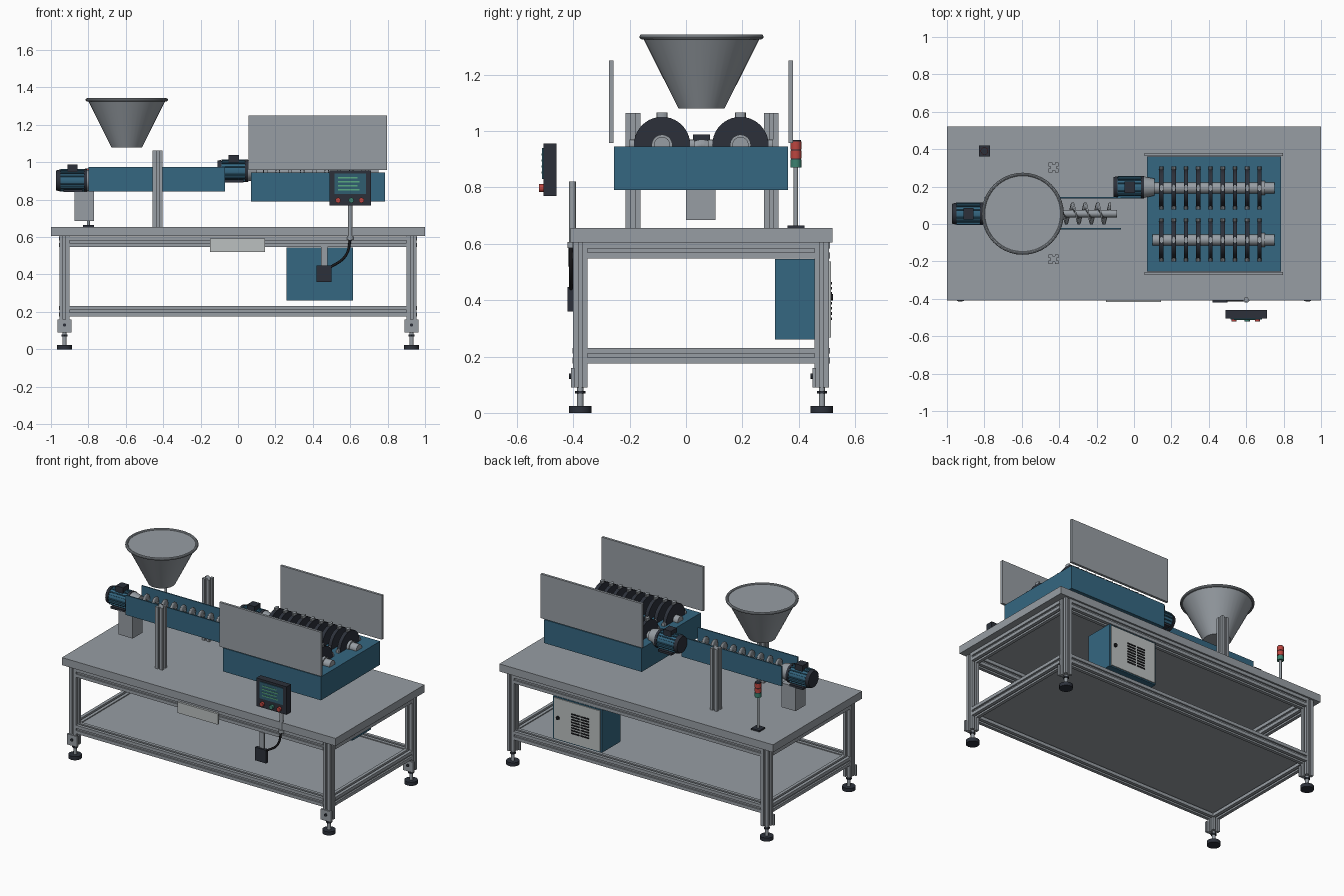
import bpy, bmesh, math
from mathutils import Vector, Matrix

if "Cube" in bpy.data.objects:
    bpy.data.objects.remove(bpy.data.objects["Cube"])


def material(name, *rgb):
    m = bpy.data.materials.new(name)
    m.use_nodes = True
    m.diffuse_color = (*rgb, 1)
    m.node_tree.nodes["Principled BSDF"].inputs["Base Color"].default_value = (*rgb, 1)
    return m


grey = material("steel grey", .31, .34, .37)
pale = material("pale grey", .5, .53, .53)
blue = material("machine blue", .035, .135, .22)
dark = material("charcoal", .025, .03, .042)
black = material("black", .01, .01, .012)
red = material("signal red", .5, .06, .05)
green = material("signal green", .045, .22, .16)
screen_blue = material("screen blue", .03, .11, .16)
text_green = material("display green", .1, .4, .22)
parts = []


def finish(name, bm, mat):
    bmesh.ops.recalc_face_normals(bm, faces=bm.faces)
    mesh = bpy.data.meshes.new(name)
    bm.to_mesh(mesh)
    bm.free()
    mesh.materials.append(mat)
    obj = bpy.data.objects.new(name, mesh)
    bpy.context.collection.objects.link(obj)
    parts.append(obj)
    return obj


def box(name, mat, *spans):
    """Box given by its x, y and z spans."""
    bm = bmesh.new()
    size = [b - a for a, b in spans]
    middle = [(a + b) / 2 for a, b in spans]
    bmesh.ops.create_cube(bm, size=1, matrix=Matrix.Translation(middle) @ Matrix.Diagonal((*size, 1)))
    return finish(name, bm, mat)


def aim(start, end):
    axis = Vector(end) - Vector(start)
    return Matrix.Translation(start) @ axis.to_track_quat("Z", "Y").to_matrix().to_4x4(), axis.length


def tube(name, mat, start, end, radius, end_radius=None, sides=32):
    """Cylinder or cone between two points."""
    place, length = aim(start, end)
    bm = bmesh.new()
    bmesh.ops.create_cone(bm, cap_ends=True, segments=sides, radius1=radius,
                          radius2=radius if end_radius is None else end_radius, depth=length,
                          matrix=place @ Matrix.Translation((0, 0, length / 2)))
    return finish(name, bm, mat)


def slotted_bar(name, start, end, half=.026):
    """Square bar with one groove along every side."""
    place, length = aim(start, end)
    bm = bmesh.new()
    side = [(1, -1), (1, -.25), (.6, -.25), (.6, .25), (1, .25)]
    ring = []
    for turn in range(4):
        spin = Matrix.Rotation(turn * math.pi / 2, 3, "Z")
        ring += [bm.verts.new(spin @ Vector((u * half, v * half, 0))) for u, v in side]
    face = bm.faces.new(ring)
    top = bmesh.ops.extrude_face_region(bm, geom=[face])["geom"]
    bmesh.ops.translate(bm, vec=(0, 0, length), verts=[v for v in top if isinstance(v, bmesh.types.BMVert)])
    bmesh.ops.transform(bm, matrix=place, verts=bm.verts)
    return finish(name, bm, grey)


# Table frame
box("worktop", grey, (-1, 1), (-.41, .52), (.605, .655))
box("lower_shelf", grey, (-.91, .91), (-.36, .46), (.205, .225))
leg_x, front_y, back_y = .928, -.375, .482
for side, x in (("right", -leg_x), ("left", leg_x)):
    for end, y in (("front", front_y), ("back", back_y)):
        name = f"{end}_{side}_"
        slotted_bar(name + "leg", (x, y, .09), (x, y, .605))
        tube(name + "foot", dark, (x, y, 0), (x, y, .024), .04)
        tube(name + "foot_stem", grey, (x, y, .02), (x, y, .1), .011)
        tube(name + "foot_nut", dark, (x, y, .068), (x, y, .078), .018, sides=6)
        box(name + "foot_bracket", grey, (x - .038, x + .038), (y - .033, y - .02), (.09, .16))
        tube(name + "bracket_bolt", dark, (x, y - .04, .13), (x, y - .03, .13), .009, sides=12)
for level, z in (("lower", .203), ("upper", .576)):
    for end, y in (("front", front_y), ("back", back_y)):
        slotted_bar(f"{level}_{end}_rail", (-.905, y, z), (.905, y, z), .028)
    for side, x in (("right", -leg_x), ("left", leg_x)):
        slotted_bar(f"{level}_{side}_rail", (x, -.35, z), (x, .457, z), .028)
box("front_plate", pale, (-.15, .145), (-.418, -.404), (.52, .592))

# Electrical cabinet with vented door
box("cabinet", blue, (.26, .615), (.315, .508), (.26, .545))
box("cabinet_door", pale, (.27, .605), (.508, .514), (.268, .537))
for column in (.38, .45):
    for row in range(8):
        z = .33 + row * .018
        box("door_vent", black, (column - .03, column + .03), (.513, .517), (z, z + .009))
tube("door_lock", black, (.575, .512, .41), (.575, .522, .41), .012, sides=16)

# Trough with feed screw
screw_y, screw_z = .056, .91
for side, y in (("front", -.026), ("back", .141)):
    box(f"trough_{side}_wall", blue, (-.8, -.07), (y - .004, y + .004), (.845, .975))
tube("screw_shaft", grey, (-.78, screw_y, screw_z), (-.09, screw_y, screw_z), .02)
bm = bmesh.new()
previous = None
steps, turns = 24, 9
for i in range(steps * turns + 1):
    angle = math.tau * i / steps
    x = -.73 + .067 * i / steps
    pair = [bm.verts.new((x, screw_y + r * math.cos(angle), screw_z + r * math.sin(angle))) for r in (.018, .06)]
    if previous:
        bm.faces.new((previous[0], previous[1], pair[1], pair[0]))
    previous = pair
flight = finish("screw_flight", bm, grey)
thick = flight.modifiers.new("thickness", "SOLIDIFY")
thick.thickness, thick.offset = .008, 0

# Hopper
hopper_x, hopper_y = -.595, .055
tube("hopper", grey, (hopper_x, hopper_y, 1.08), (hopper_x, hopper_y, 1.335), .082, .21, sides=40)
bm = bmesh.new()
wheel = bmesh.ops.create_circle(bm, segments=10, radius=.009, matrix=Matrix.Translation(
    (hopper_x + .211, hopper_y, 1.334)) @ Matrix.Rotation(math.pi / 2, 4, "X"))
bmesh.ops.spin(bm, geom=bm.verts[:] + bm.edges[:], cent=(hopper_x, hopper_y, 0), axis=(0, 0, 1),
               angle=math.tau, steps=40, use_merge=True)
bmesh.ops.remove_doubles(bm, verts=bm.verts, dist=.0005)
finish("hopper_rim", bm, grey)
for end, y in (("front", -.188), ("back", .302)):
    slotted_bar(f"{end}_post", (-.43, y, .655), (-.43, y, 1.063))


def motor(name, x, y, z):
    """Motor lying along x, with its fan cover at x."""
    r = .057
    tube(name + "_fan_cover", dark, (x, y, z), (x + .022, y, z), r - .004, r + .002)
    tube(name + "_body", blue, (x + .022, y, z), (x + .15, y, z), r - .004)
    for i in range(16):
        turn = Matrix.Translation((0, y, z)) @ Matrix.Rotation(math.tau * i / 16, 4, "X")
        fin = box(name + "_fin", blue, (x + .024, x + .148), (-.003, .003), (r - .008, r + .003))
        fin.data.transform(turn)
    tube(name + "_end_plate", dark, (x + .148, y, z), (x + .164, y, z), r + .003)
    tube(name + "_flange", grey, (x + .164, y, z), (x + .22, y, z), r, .045)
    box(name + "_terminal_box", dark, (x + .06, x + .115), (y - .03, y + .03), (z + .045, z + .084))
    box(name + "_foot", dark, (x + .04, x + .14), (y - .055, y + .055), (z - .062, z - .048))


motor("screw_motor", -.972, .055, .903)
box("screw_motor_support", grey, (-.875, -.77), (0, .105), (.685, .845))
motor("roller_motor", -.11, .197, .955)

# Crusher box, rollers with toothed discs, and guards
box("crusher_box", blue, (.07, .785), (-.255, .362), (.79, .945))
axle_z = .95
for side, y in (("front", -.085), ("back", .193)):
    tube(f"{side}_roller_shaft", grey, (.1, y, axle_z), (.75, y, axle_z), .029)
    tube(f"{side}_roller_hub", grey, (.68, y, axle_z), (.7, y, axle_z), .037)
    for i in range(9):
        x = .147 + i * .0655
        tube(f"{side}_roller_disc", dark, (x - .012, y, axle_z), (x + .012, y, axle_z), .1, sides=40)
        for up in (False, True):
            reach = Vector((0, 0, .115) if up else (0, .115, 0))
            spot = Vector((x, y, axle_z))
            tooth = tube(f"{side}_roller_teeth", grey, -reach, reach, .011, sides=12)
            tooth.data.transform(Matrix.Translation(spot) @ Matrix.Diagonal(
                (1, 1.8 if up else 1, 1 if up else 1.8, 1)))
for side, y in (("front", -.265), ("back", .371)):
    box(f"{side}_guard", grey, (.055, .797), (y - .008, y + .008), (.958, 1.25))

# Signal tower
tx, ty = -.8, .39
box("tower_base", dark, (tx - .03, tx + .03), (ty - .03, ty + .03), (.655, .665))
tube("tower_pole", grey, (tx, ty, .66), (tx, ty, .875), .008, sides=16)
for i, (name, mat) in enumerate((("low", green), ("middle", red), ("top", red))):
    z = .871 + i * .032
    tube(f"tower_{name}_lamp", mat, (tx, ty, z), (tx, ty, z + .028), .02)
    tube("tower_lamp_collar", dark, (tx, ty, z + .026), (tx, ty, z + .033), .018)

# Control panel on its pole
box("panel_body", dark, (.488, .71), (-.506, -.46), (.77, .955))
box("panel_screen", screen_blue, (.515, .685), (-.511, -.505), (.83, .94))
for row in range(4):
    z = .85 + row * .021
    box("screen_text", text_green, (.535, .65 - .01 * (row % 2)), (-.513, -.51), (z, z + .007))
for x, mat in ((.535, red), (.605, green), (.66, red)):
    tube("panel_button", mat, (x, -.522, .797), (x, -.505, .797), .014, sides=20)
tube("panel_pole", grey, (.6, -.403, .59), (.6, -.403, .82), .012)
tube("panel_pole_collar", grey, (.6, -.403, .585), (.6, -.403, .607), .018)

# Switch box and cable
box("switch_bracket", grey, (.443, .478), (-.41, -.402), (.44, .55))
box("switch_box", dark, (.42, .5), (-.421, -.4), (.36, .447))
curve = bpy.data.curves.new("cable", "CURVE")
curve.dimensions, curve.bevel_depth, curve.bevel_resolution = "3D", .007, 2
spline = curve.splines.new("BEZIER")
spline.bezier_points.add(2)
for point, spot in zip(spline.bezier_points, ((.48, .43), (.575, .5), (.603, .6))):
    point.co = (spot[0], -.408, spot[1])
    point.handle_left_type = point.handle_right_type = "AUTO"
curve.materials.append(black)
bpy.context.collection.objects.link(bpy.data.objects.new("cable", curve))

# Smooth round parts, keep edges sharp
bpy.ops.object.select_all(action="DESELECT")
for obj in parts:
    obj.select_set(True)
bpy.context.view_layer.objects.active = parts[0]
bpy.ops.object.shade_smooth_by_angle(angle=math.radians(30))
